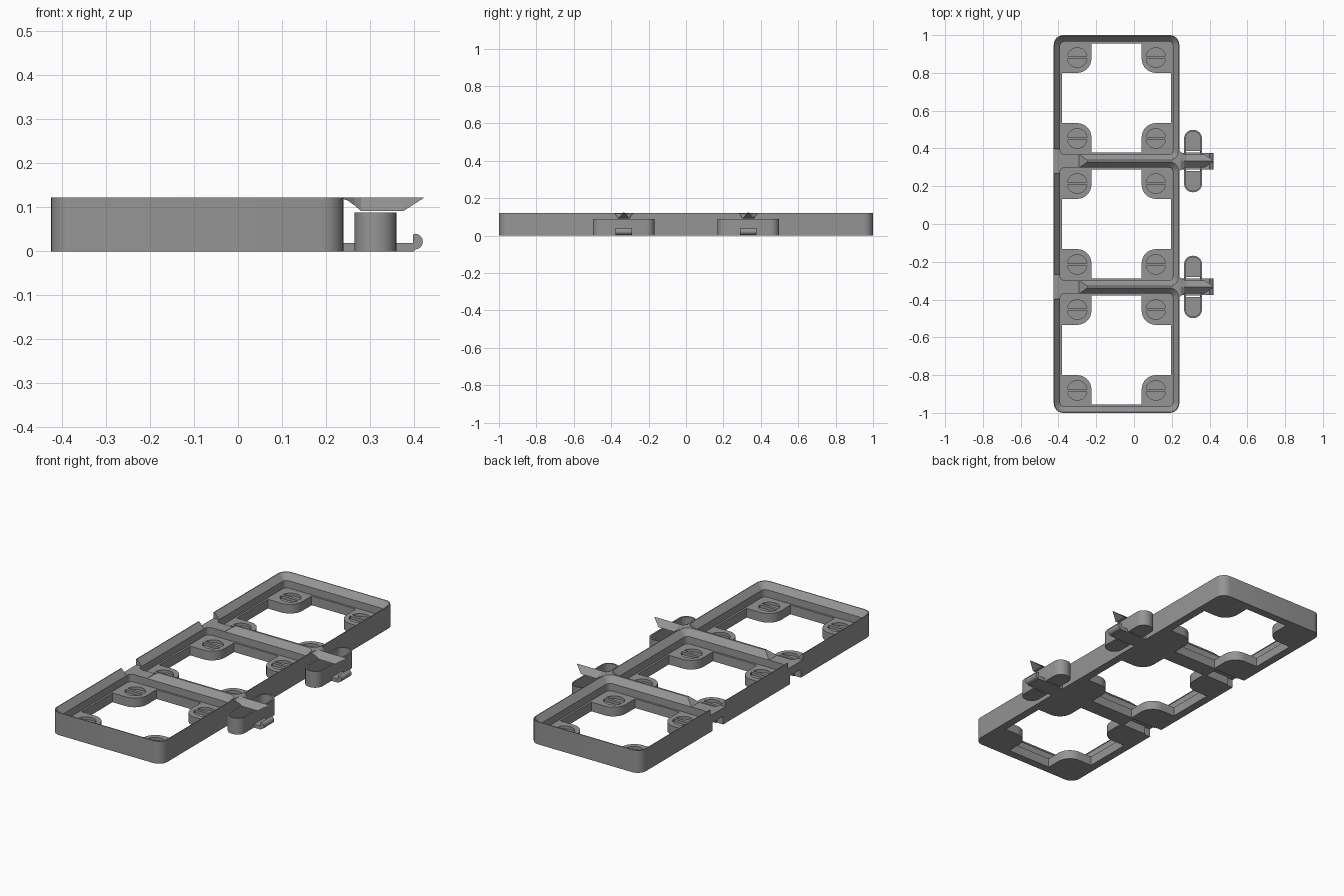
import bpy, bmesh, math

if "Cube" in bpy.data.objects:
    bpy.data.objects.remove(bpy.data.objects["Cube"])

grey = bpy.data.materials.new("plain grey")
grey.diffuse_color = (0.3, 0.3, 0.3, 1)
grey.use_nodes = True
grey.node_tree.nodes["Principled BSDF"].inputs["Base Color"].default_value = grey.diffuse_color

CX = -0.0925                 # centre line of the frame
CELLS = (-0.667, 0.0, 0.667)  # centres of the three openings
DIVIDERS = (-0.333, 0.333)


def rounded(hx, hy, r, cx=0.0, cy=0.0, n=6):
    """Outline of a rounded rectangle."""
    pts = []
    for k, (sx, sy) in enumerate(((1, 1), (-1, 1), (-1, -1), (1, -1))):
        for i in range(n + 1):
            a = math.pi / 2 * (k + i / n)
            pts.append((cx + sx * (hx - r) + r * math.cos(a),
                        cy + sy * (hy - r) + r * math.sin(a)))
    return pts


def loft(bm, rings):
    """Closed solid through rings of equal length."""
    vs = [[bm.verts.new(p) for p in ring] for ring in rings]
    n = len(vs[0])
    for a, b in zip(vs, vs[1:]):
        for i in range(n):
            j = (i + 1) % n
            bm.faces.new((a[i], a[j], b[j], b[i]))
    bm.faces.new(vs[0][::-1])
    bm.faces.new(vs[-1])


def prism(bm, pts, z0, z1):
    loft(bm, [[(x, y, z) for x, y in pts] for z in (z0, z1)])


def box(bm, x0, x1, y0, y1, z0, z1):
    prism(bm, [(x0, y0), (x1, y0), (x1, y1), (x0, y1)], z0, z1)


def make(name, bm, cutter=False):
    bmesh.ops.recalc_face_normals(bm, faces=bm.faces[:])
    me = bpy.data.meshes.new(name)
    bm.to_mesh(me)
    bm.free()
    me.materials.append(grey)
    ob = bpy.data.objects.new(name, me)
    bpy.context.collection.objects.link(ob)
    ob.hide_render = cutter
    return ob


def cut(ob, cutter):
    """Apply the cut and drop the cutter."""
    m = ob.modifiers.new("cut", 'BOOLEAN')
    m.operation, m.solver, m.object = 'DIFFERENCE', 'EXACT', cutter
    m.use_self = True
    bpy.context.view_layer.objects.active = ob
    bpy.ops.object.modifier_apply(modifier=m.name)
    bpy.data.objects.remove(cutter)


def smooth(ob):
    bpy.ops.object.select_all(action='DESELECT')
    ob.select_set(True)
    bpy.context.view_layer.objects.active = ob
    bpy.ops.object.shade_smooth_by_angle(angle=math.radians(25))


# frame: solid slab with three stepped, chamfered openings
bm = bmesh.new()
prism(bm, rounded(0.3325, 1.0, 0.05, CX), 0, 0.122)
frame = make("frame", bm)
bm = bmesh.new()
for cy in CELLS:
    steps = ((-0.1, 0.2885, 0.02), (0.05, 0.2885, 0.02), (0.05, 0.299, 0.025),
             (0.09, 0.299, 0.025), (0.122, 0.3285, 0.048), (0.13, 0.3295, 0.049))
    loft(bm, [[(x, y, z) for x, y in rounded(h, h, r, CX, cy)] for z, h, r in steps])
cut(frame, make("opening_cutter", bm, True))

# sockets on the left: sloped notch above, hook channel below
for name, lo, hi in (("notch", 0.09, 0.127), ("channel", -0.05, 0.045)):
    bm = bmesh.new()
    for cy in DIVIDERS:
        w = 0.065 if name == "notch" else 0.046
        end = -0.29 if name == "notch" else -0.245
        prof = [(-0.45, lo), (end, lo), (-0.24, hi), (-0.45, hi)]
        loft(bm, [[(x, cy + s * w, z) for x, z in prof] for s in (-1, 1)])
    cut(frame, make(name + "_cutter", bm, True))
smooth(frame)

# corner pads with two half-round recesses each
bm, bc = bmesh.new(), bmesh.new()
for cy in CELLS:
    for sx in (-1, 1):
        for sy in (-1, 1):
            def place(u, v):
                return (CX + sx * u, cy + sy * v)
            i, o, r = 0.133, 0.294, 0.075
            pts = [(o, o), (i, o)]
            for k in range(9):
                a = math.pi + math.pi / 2 * k / 8
                pts.append((i + r + r * math.cos(a), i + r + r * math.sin(a)))
            pts.append((o, i))
            prism(bm, [place(*p) for p in pts], 0, 0.05)
            for side in (-1, 1):
                a0 = math.asin(0.008 / 0.052)
                seg = []
                for k in range(13):
                    a = a0 + (math.pi - 2 * a0) * k / 12
                    seg.append(place(0.208 + 0.052 * math.cos(a),
                                     0.214 + side * 0.052 * math.sin(a)))
                prism(bc, seg, 0.035, 0.06)
pads = make("corner_pads", bm)
cut(pads, make("recess_cutter", bc, True))
smooth(pads)

for n, cy in enumerate(DIVIDERS, 1):
    # ridged tab with a flared root and an undercut point
    bm = bmesh.new()
    secs = ((0.232, 0.062, 0.1215), (0.25, 0.046, 0.115), (0.265, 0.037, 0.104),
            (0.28, 0.034, 0.091), (0.375, 0.034, 0.091), (0.422, 0.002, 0.121))
    loft(bm, [[(x, cy - h, z), (x, cy + h, z), (x, cy, 0.1222)] for x, h, z in secs])
    make(f"ridge_tab_{n}", bm)

    # thin-walled rounded clip housing with slits beside the hook
    bm = bmesh.new()
    prism(bm, rounded(0.0475, 0.165, 0.045, 0.3125, cy), 0, 0.088)
    housing = make(f"clip_housing_{n}", bm)
    bm = bmesh.new()
    prism(bm, rounded(0.0395, 0.157, 0.037, 0.3125, cy), 0.02, 0.1)
    cut(housing, make("hollow_cutter", bm, True))
    bm = bmesh.new()
    for s in (-1, 1):
        box(bm, 0.275, 0.35, cy + s * 0.049 - 0.004, cy + s * 0.049 + 0.004, -0.1, 0.05)
    cut(housing, make("slit_cutter", bm, True))
    smooth(housing)

    # hook strip with a raised rounded lip
    bm = bmesh.new()
    prof = [(0.23, 0), (0.40, 0)]
    for k in range(9):
        a = -math.pi / 2 + math.pi * k / 8
        prof.append((0.402 + 0.018 * math.cos(a), 0.022 + 0.018 * math.sin(a)))
    prof += [(0.398, 0.038), (0.398, 0.019), (0.23, 0.019)]
    loft(bm, [[(x, cy + s * 0.044, z) for x, z in prof] for s in (-1, 1)])
    smooth(make(f"hook_{n}", bm))
